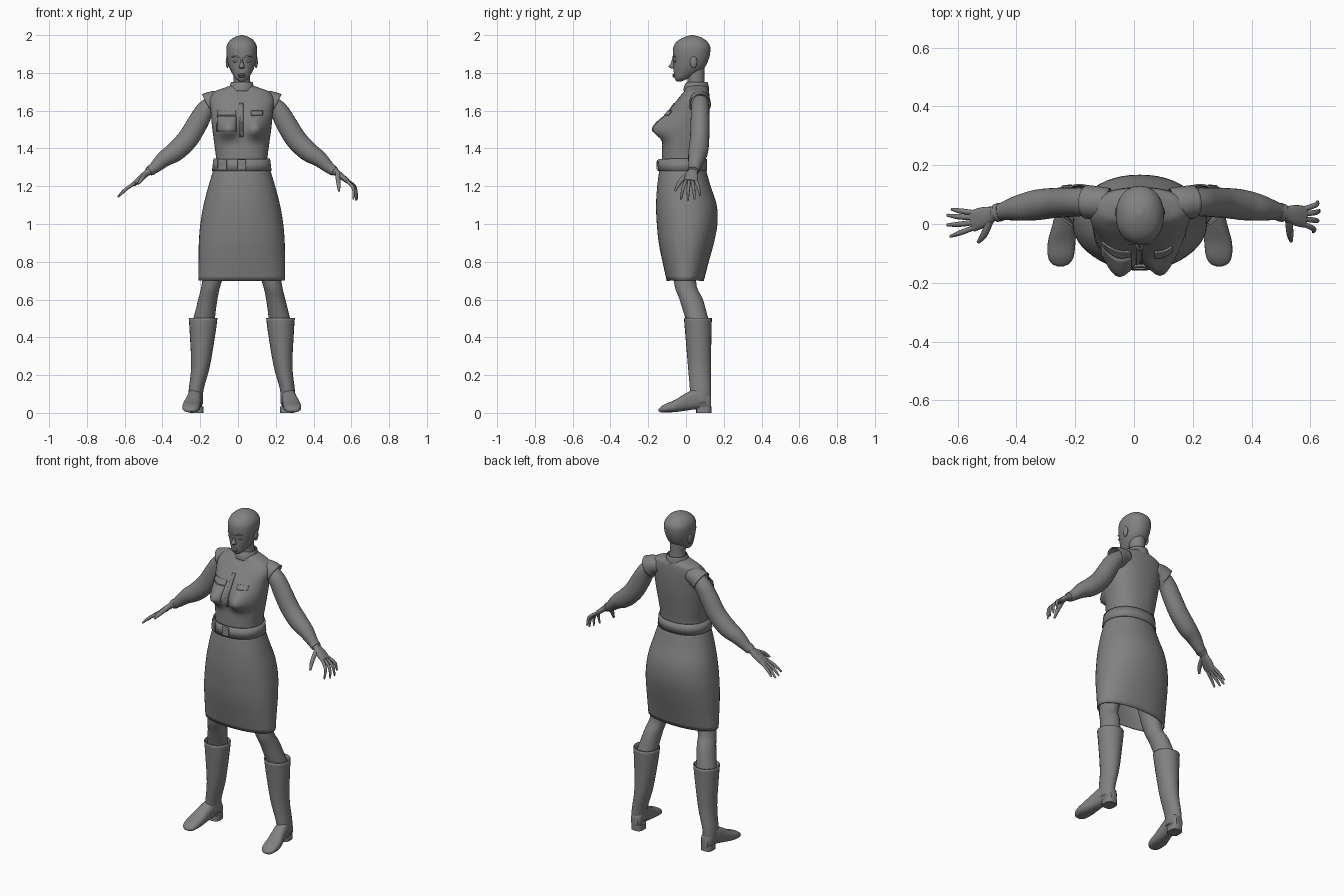
import bpy, bmesh, math
from mathutils import Vector
from mathutils.bvhtree import BVHTree

if "Cube" in bpy.data.objects:
    bpy.data.objects.remove(bpy.data.objects["Cube"])

X, Y, Z = Vector((1, 0, 0)), Vector((0, 1, 0)), Vector((0, 0, 1))
CENTRE = 0.02  # body axis sits slightly off the origin because the hands differ
parts = []

grey = bpy.data.materials.new("plain grey")
grey.use_nodes = True
grey.diffuse_color = (0.22, 0.22, 0.22, 1)
grey.node_tree.nodes["Principled BSDF"].inputs["Base Color"].default_value = (0.22, 0.22, 0.22, 1)


def finish(name, bm, thickness=0):
    bmesh.ops.recalc_face_normals(bm, faces=bm.faces)
    mesh = bpy.data.meshes.new(name)
    bm.to_mesh(mesh)
    bm.free()
    mesh.materials.append(grey)
    obj = bpy.data.objects.new(name, mesh)
    obj.location.x = CENTRE
    bpy.context.collection.objects.link(obj)
    if thickness:
        solid = obj.modifiers.new("thickness", "SOLIDIFY")
        solid.thickness = thickness
        solid.offset = 0
    parts.append(obj)
    return obj


def smooth_path(keys, steps):
    """Catmull-Rom curve through keys of any dimension."""
    k = [Vector(p) for p in keys]
    k = [k[0] * 2 - k[1]] + k + [k[-1] * 2 - k[-2]]
    out = []
    for a, b, c, d in zip(k, k[1:], k[2:], k[3:]):
        for i in range(steps):
            t = i / steps
            out.append((b * 2 + (c - a) * t + (a * 2 - b * 5 + c * 4 - d) * t ** 2
                        + (b * 3 - a - c * 3 + d) * t ** 3) / 2)
    return out + [k[-2]]


def tube(name, keys, up=None, sides=24, steps=4, power=2, caps=True, thickness=0, shape=None):
    """Skin oval rings along keys of (x, y, z, radius a, radius b)."""
    path = smooth_path(keys, steps)
    bm = bmesh.new()
    rings = []
    for i, p in enumerate(path):
        if up:
            a, b = X, (Y if up == Z else Z)
        else:
            tangent = (path[min(i + 1, len(path) - 1)] - path[max(i - 1, 0)]).to_3d().normalized()
            a = (Y - tangent * Y.dot(tangent)).normalized()
            b = tangent.cross(a)
        ring = []
        for j in range(sides):
            t = math.tau * j / sides
            c, s = math.cos(t), math.sin(t)
            u = math.copysign(abs(c) ** (2 / power), c) * p[3]
            v = math.copysign(abs(s) ** (2 / power), s) * p[4]
            co = p.to_3d() + a * u + b * v
            ring.append(bm.verts.new(shape(co) if shape else co))
        rings.append(ring)
    for r, q in zip(rings, rings[1:]):
        for j in range(sides):
            k = (j + 1) % sides
            bm.faces.new((r[j], r[k], q[k], q[j]))
    if caps:
        bm.faces.new(rings[0])
        bm.faces.new(rings[-1])
    return finish(name, bm, thickness)


def body(name, keys, **options):
    """Horizontal rings from (z, half width, front y, back y)."""
    rings = [(0, (f + b) / 2, z, w, (b - f) / 2) for z, w, f, b in keys]
    return tube(name, rings, up=Z, **options)


def ball(name, loc, size):
    bm = bmesh.new()
    bmesh.ops.create_uvsphere(bm, u_segments=16, v_segments=10, radius=1)
    bmesh.ops.scale(bm, vec=size, verts=bm.verts)
    bmesh.ops.translate(bm, vec=loc, verts=bm.verts)
    return finish(name, bm)


def bust(co):
    # rounded chest, fuller below than above
    if co.y < 0:
        spread = 0.07 if co.z > 1.5 else 0.045
        d = ((abs(co.x) - 0.075) / 0.055) ** 2 + ((co.z - 1.5) / spread) ** 2
        co.y -= 0.068 * math.exp(-d)
    return co


# Clothing of the body
shirt = body("shirt", [(1.27, .142, -.13, .1), (1.35, .137, -.128, .1), (1.42, .145, -.125, .108),
                       (1.52, .158, -.115, .12), (1.6, .165, -.085, .125), (1.66, .17, -.045, .125),
                       (1.7, .145, -.012, .122), (1.72, .095, .0, .115), (1.735, .055, .01, .105)],
             sides=64, steps=6, power=2.3, shape=bust)
body("skirt", [(.7, .226, -.1, .092), (.8, .226, -.122, .118), (.9, .225, -.142, .145),
               (1., .217, -.152, .164), (1.1, .2, -.156, .16), (1.2, .174, -.15, .128),
               (1.29, .147, -.138, .102)],
     sides=48, power=2.15, caps=False, thickness=.005)
body("belt", [(1.28, .154, -.146, .108), (1.345, .146, -.142, .106)],
     sides=48, steps=1, power=2.2, caps=False, thickness=.008)
body("collar", [(1.705, .064, -.012, .118), (1.728, .061, -.008, .118), (1.75, .055, .004, .112)],
     caps=False, thickness=.005)

# Thin raised details laid over the cloth
bm = bmesh.new()
for source in ("shirt", "belt"):
    bm.from_mesh(bpy.data.objects[source].data)
surface = BVHTree.FromBMesh(bm)
bm.free()


def patch(name, x0, x1, z0, z1, lift=.004, cells=8):
    bm = bmesh.new()
    grid = []
    for i in range(cells + 1):
        row = []
        for j in range(cells + 1):
            x = x0 + (x1 - x0) * i / cells
            z = z0 + (z1 - z0) * j / cells
            hit = surface.ray_cast(Vector((x, -1, z)), Y)[0]
            row.append(bm.verts.new((x, hit.y - lift, z)))
        grid.append(row)
    for r, q in zip(grid, grid[1:]):
        for j in range(cells):
            bm.faces.new((r[j], q[j], q[j + 1], r[j + 1]))
    finish(name, bm, .006)


patch("right_pocket", -.13, -.03, 1.49, 1.57, .002)
patch("right_pocket_flap", -.13, -.03, 1.575, 1.6)
patch("left_pocket_flap", .05, .11, 1.575, 1.598)
patch("front_placket", -.012, .008, 1.46, 1.64, .002)
patch("buckle", -.022, .022, 1.288, 1.34, .009)
patch("belt_pouch", -.125, -.08, 1.286, 1.34, .008)

# Head
body("head", [(1.755, .014, -.05, -.022), (1.77, .034, -.06, .01), (1.795, .05, -.064, .06),
              (1.825, .065, -.066, .096), (1.86, .075, -.068, .116), (1.9, .081, -.07, .127),
              (1.94, .08, -.066, .128), (1.97, .064, -.044, .108), (1.99, .037, -.008, .076),
              (2., .006, .027, .04)], sides=40, steps=5, power=2.15)
body("neck", [(1.69, .054, .0, .108), (1.75, .045, .008, .098), (1.83, .046, .0, .098)])
body("nose", [(1.822, .009, -.076, -.05), (1.833, .015, -.092, -.05), (1.85, .009, -.082, -.05),
              (1.88, .007, -.071, -.05)], sides=12)
for name, z in (("upper_lip", 1.791), ("lower_lip", 1.781)):
    ball(name, (0, -.063, z), (.02, .009, .006))

for side, s in (("right", -1), ("left", 1)):
    ball(side + "_eye", (s * .032, -.058, 1.862), (.015, .008, .007))
    tube(side + "_eyebrow", [(s * .014, -.069, 1.88, .003, .004), (s * .034, -.066, 1.889, .003, .004),
                             (s * .054, -.052, 1.883, .002, .002)], sides=8)
    ball(side + "_ear", (s * .076, .04, 1.857), (.009, .019, .032))

    # Arm, cap sleeve and cuff
    tube(side + "_arm", [(s * x, y, z, a, b) for x, y, z, a, b in (
        (.14, .075, 1.64, .045, .05), (.195, .075, 1.6, .048, .05), (.235, .074, 1.533, .05, .055),
        (.286, .072, 1.45, .051, .056), (.35, .065, 1.385, .052, .053), (.41, .055, 1.345, .044, .043),
        (.468, .043, 1.293, .03, .029), (.5, .035, 1.275, .026, .02))])
    tube(side + "_cap_sleeve", [(s * x, y, z, a, b) for x, y, z, a, b in (
        (.105, .07, 1.66, .05, .042), (.145, .073, 1.65, .053, .053), (.18, .075, 1.632, .055, .061))],
         caps=False, thickness=.005)
    tube(side + "_cuff", [(s * .474, .041, 1.289, .032, .029), (s * .49, .037, 1.28, .031, .026)], steps=2)

    # Leg, boot and shoe
    tube(side + "_leg", [(s * .1, .005, .95, .08, .08), (s * .157, -.006, .7, .052, .059),
                         (s * .18, .028, .6, .051, .062), (s * .203, .063, .48, .058, .06)], up=Z)
    tube(side + "_boot_shaft", [(s * .205, .063, .503, .073, .071), (s * .207, .065, .43, .066, .067),
                                (s * .218, .071, .25, .047, .058), (s * .242, .077, .12, .036, .053),
                                (s * .243, .078, .05, .036, .052)], up=Z, caps=False, thickness=.006)
    tube(side + "_shoe", [(s * .24, .133, .055, .022, .035), (s * .241, .115, .063, .034, .045),
                          (s * .247, .06, .075, .037, .055), (s * .256, .0, .058, .041, .046),
                          (s * .266, -.06, .036, .047, .032), (s * .269, -.11, .025, .044, .022),
                          (s * .27, -.135, .017, .03, .014), (s * .27, -.145, .014, .008, .005)],
         up=Y, power=2.5)
    body_keys = [(s * .238, .094, z, .036, .04) for z in (0, .035)]
    tube(side + "_heel", body_keys, up=Z, steps=1, power=3)


def hand(side, s, wrist, knuckles, bend, tips, thumb):
    """Palm, four fingers fanned in y, and a thumb."""
    w, k = Vector(wrist), Vector(knuckles)
    mid = (w + k) / 2
    tube(side + "_palm", [(*w, .024, .017), (*mid, .035, .016), (*k, .037, .012)], sides=16, power=2.4)
    for i, tip in enumerate(tips):
        base = k + Y * (.028 - .0187 * i)
        joint = (base + Vector(tip)) / 2 + Vector(bend)
        start = base.lerp(w, .15)
        tube(f"{side}_finger_{i + 1}", [(*start, .009, .009), (*joint, .009, .009), (*tip, .005, .005)], sides=10)
    root = w.lerp(k, .2) - Y * .02
    joint = (root + Vector(thumb)) / 2 - Y * .01
    tube(side + "_thumb", [(*root, .013, .013), (*joint, .012, .012), (*thumb, .006, .006)], sides=10)


# One hand stretched flat, the other relaxed and drooping
hand("right", -1, (-.495, .036, 1.277), (-.57, .01, 1.212), (-.004, 0, .004),
     [(-.64, .05, 1.155), (-.655, .03, 1.143), (-.655, -.003, 1.145), (-.645, -.042, 1.152)],
     (-.55, -.062, 1.212))
hand("left", 1, (.493, .036, 1.28), (.562, .024, 1.225), (.014, 0, .012),
     [(.605, .076, 1.15), (.61, .046, 1.13), (.605, .01, 1.125), (.59, -.027, 1.13)],
     (.515, -.058, 1.175))

bpy.ops.object.select_all(action="DESELECT")
for obj in parts:
    obj.select_set(True)
bpy.context.view_layer.objects.active = parts[0]
bpy.ops.object.shade_smooth_by_angle(angle=math.radians(45))
